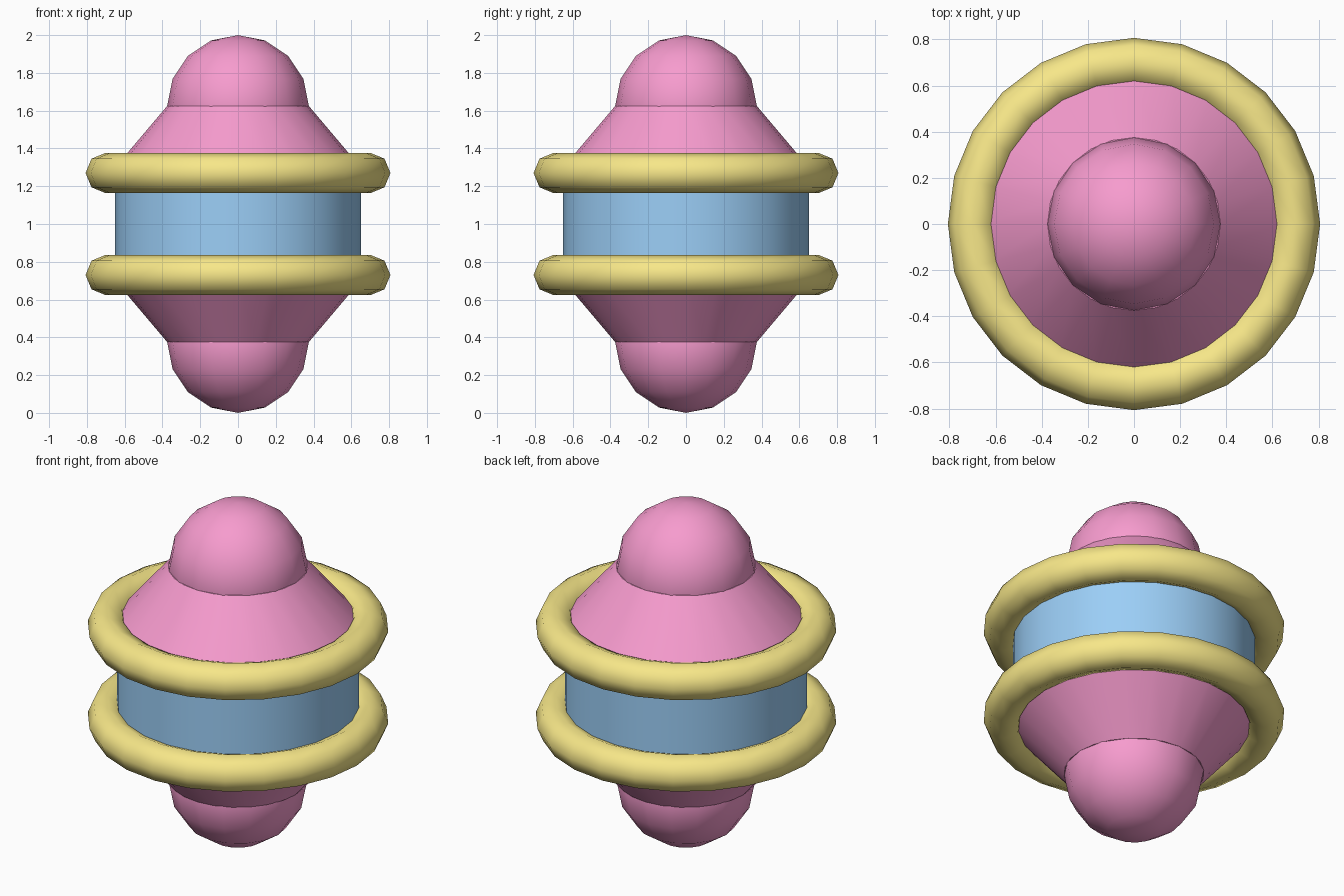
import bpy
from math import pi

if "Cube" in bpy.data.objects:
    bpy.data.objects.remove(bpy.data.objects["Cube"])


def material(name, color):
    m = bpy.data.materials.new(name)
    m.diffuse_color = (*color, 1)
    m.use_nodes = True
    m.node_tree.nodes["Principled BSDF"].inputs["Base Color"].default_value = m.diffuse_color
    return m


pink = material("pink", (0.93, 0.33, 0.62))
blue = material("blue", (0.33, 0.62, 0.93))
yellow = material("yellow", (0.93, 0.80, 0.25))


def finish(name, mat, angle=40):
    ob = bpy.context.object
    ob.name = name
    ob.data.materials.append(mat)
    bpy.ops.object.shade_smooth_by_angle(angle=angle * pi / 180)


# central drum
bpy.ops.mesh.primitive_cylinder_add(vertices=24, radius=0.65, depth=0.6, location=(0, 0, 1))
finish("drum", blue)

# matching shoulder, dome and ring above and below the drum
for side, s in (("upper", 1), ("lower", -1)):
    flip = (0 if s > 0 else pi, 0, 0)

    # sloped shoulder
    bpy.ops.mesh.primitive_cone_add(vertices=24, radius1=0.65, radius2=0.375, depth=0.325,
                                    location=(0, 0, 1 + s * 0.4625), rotation=flip)
    finish(side + "_shoulder", pink)

    # rounded end
    bpy.ops.mesh.primitive_uv_sphere_add(segments=16, ring_count=8, radius=0.375,
                                         location=(0, 0, 1 + s * 0.625))
    finish(side + "_dome", pink)

    # ring around the joint
    bpy.ops.mesh.primitive_torus_add(major_segments=24, minor_segments=8, major_radius=0.70,
                                     minor_radius=0.107, location=(0, 0, 1 + s * 0.27))
    finish(side + "_ring", yellow, 60)
